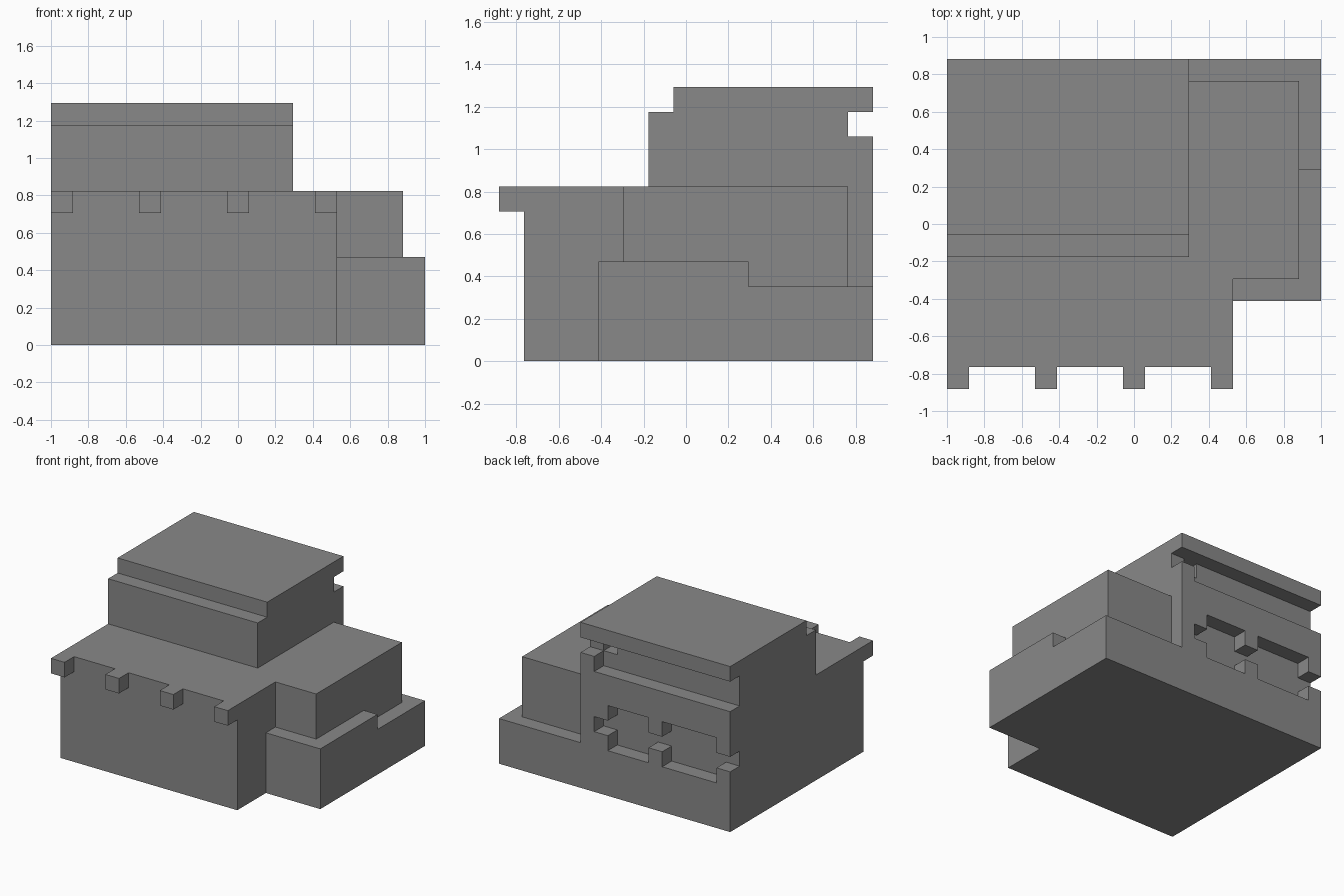
import bpy
import bmesh
from itertools import product
from mathutils import Vector

if "Cube" in bpy.data.objects:
    bpy.data.objects.remove(bpy.data.objects["Cube"], do_unlink=True)

UNIT = 2 / 17                       # block size
ORIGIN = Vector((-8.5, -7.5, 0))    # block grid corner


def make_material(name, value):
    mat = bpy.data.materials.new(name)
    mat.use_nodes = True
    colour = (value, value, value, 1)
    mat.diffuse_color = colour
    mat.node_tree.nodes["Principled BSDF"].inputs["Base Color"].default_value = colour
    return mat


def box(x0, x1, y0, y1, z0, z1):
    """All the block cells inside a box."""
    return set(product(range(x0, x1), range(y0, y1), range(z0, z1)))


# Lower hall, with the back ledge, and the stepped tower above it
hall = box(0, 13, 1, 14, 0, 7) | box(0, 13, 14, 15, 0, 3) | box(0, 11, 14, 15, 3, 7)
tower = box(0, 11, 6, 15, 7, 10) | box(0, 11, 7, 15, 10, 11)

# Slot under the roof slab at the back, with a small pocket
tower -= box(0, 11, 14, 15, 9, 10) | box(0, 10, 14, 15, 8, 9) | box(9, 10, 13, 14, 9, 10)

# Pair of back windows joined by a narrow channel
hall -= box(0, 10, 14, 15, 4, 5) | box(1, 5, 14, 15, 3, 6) | box(6, 9, 14, 15, 3, 6)

# Side wing and the terrace around it
wing = box(13, 16, 5, 14, 3, 7)
terrace = box(13, 17, 4, 15, 0, 3) | box(13, 17, 4, 10, 3, 4)
terrace -= wing

# Beam ends poking out under the front roof edge
beams = set()
for x in (0, 4, 8, 12):
    beams |= box(x, x + 1, 0, 1, 6, 7)

parts = {"main_building": hall | tower, "side_wing": wing,
         "side_terrace": terrace, "front_beam_ends": beams}
solid = set().union(*parts.values())


def build_part(name, cells, mat):
    """Skin the outer sides of the cells and merge them into large flat faces."""
    bm = bmesh.new()
    for cell in cells:
        for axis, side in product(range(3), (0, 1)):
            beside = list(cell)
            beside[axis] += 2 * side - 1
            if tuple(beside) in solid:
                continue
            u, v = Vector((0, 0, 0)), Vector((0, 0, 0))
            u[(axis + 1) % 3] = v[(axis + 2) % 3] = 1
            corner = Vector(cell) + ORIGIN
            corner[axis] += side
            loop = [corner, corner + u, corner + u + v, corner + v]
            if not side:
                loop.reverse()
            bm.faces.new([bm.verts.new(p * UNIT) for p in loop])
    bmesh.ops.remove_doubles(bm, verts=bm.verts, dist=UNIT / 100)
    bmesh.ops.dissolve_limit(bm, angle_limit=0.01, verts=bm.verts, edges=bm.edges)
    mesh = bpy.data.meshes.new(name)
    bm.to_mesh(mesh)
    bm.free()
    mesh.materials.append(mat)
    bpy.context.collection.objects.link(bpy.data.objects.new(name, mesh))


grey = make_material("stone_grey", 0.25)
for part_name, part_cells in parts.items():
    build_part(part_name, part_cells, grey)
